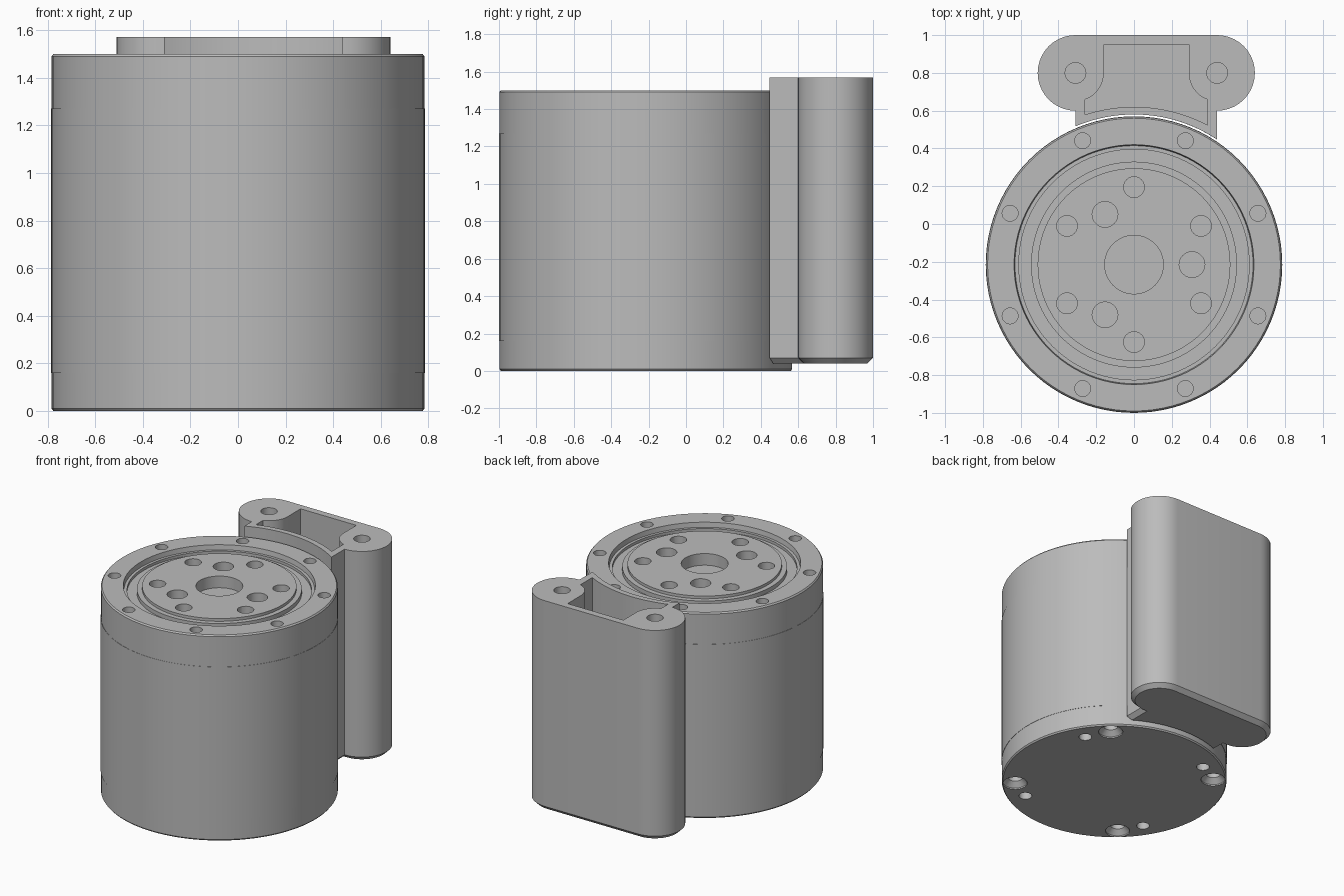
import bpy, bmesh
from math import sin, cos, pi, radians, sqrt

cube = bpy.data.objects.get("Cube")
if cube:
    bpy.data.objects.remove(cube, do_unlink=True)

grey = bpy.data.materials.new("satin grey")
grey.use_nodes = True
colour = (0.5, 0.5, 0.5, 1)
grey.diffuse_color = colour
grey.node_tree.nodes["Principled BSDF"].inputs["Base Color"].default_value = colour

CY = -0.215      # motor axis, y
MID = 0.065      # bracket middle, x
HALF = 0.375     # bracket screw offset from its middle
BOLT_Y = 0.8


def make_object(name, bm):
    bmesh.ops.recalc_face_normals(bm, faces=bm.faces)
    mesh = bpy.data.meshes.new(name)
    bm.to_mesh(mesh)
    bm.free()
    mesh.materials.append(grey)
    obj = bpy.data.objects.new(name, mesh)
    bpy.context.collection.objects.link(obj)
    return obj


def loft(bm, rings):
    """Closed solid through a stack of rings with equal point counts."""
    loops = [[bm.verts.new(p) for p in ring] for ring in rings]
    n = len(loops[0])
    for a, b in zip(loops, loops[1:]):
        for i in range(n):
            j = (i + 1) % n
            bm.faces.new((a[i], a[j], b[j], b[i]))
    bm.faces.new(loops[0][::-1])
    bm.faces.new(loops[-1])


def lathe(bm, profile, x=0, y=CY, sides=96):
    loft(bm, [[(x + r * cos(2 * pi * i / sides), y + r * sin(2 * pi * i / sides), z)
               for i in range(sides)] for r, z in profile])


def cut(obj, cutter_bm):
    cutter = make_object(obj.name + "_cutter", cutter_bm)
    cutter.hide_render = True
    mod = obj.modifiers.new("cut", 'BOOLEAN')
    mod.operation, mod.solver, mod.object = 'DIFFERENCE', 'EXACT', cutter
    bpy.context.view_layer.objects.active = obj
    bpy.ops.object.modifier_apply(modifier=mod.name)
    bpy.data.objects.remove(cutter, do_unlink=True)


def holes_on_circle(bm, count, radius, start, profile):
    for k in range(count):
        a = radians(start) + 2 * pi * k / count
        lathe(bm, profile, radius * cos(a), CY + radius * sin(a), 24)


def arc(cx, cy, r, a0, a1, n=20):
    return [(cx + r * cos(radians(a0 + (a1 - a0) * i / n)),
             cy + r * sin(radians(a0 + (a1 - a0) * i / n))) for i in range(n + 1)]


def motor_arc(r, x0, x1, n=24):
    """Points along a circle around the motor axis between two x values."""
    xs = [x0 + (x1 - x0) * i / n for i in range(n + 1)]
    return [(x, CY + sqrt(r * r - x * x)) for x in xs]


# Motor housing: bottom cap, sleeve and top cap with its stepped face
bm = bmesh.new()
lathe(bm, [(0.775, 0), (0.783, 0.01), (0.783, 0.16)])
base_cap = make_object("base_cap", bm)

bm = bmesh.new()
lathe(bm, [(0.785, 0.16), (0.785, 1.27)])
make_object("sleeve", bm)

bm = bmesh.new()
lathe(bm, [(0.783, 1.27), (0.783, 1.49), (0.775, 1.5), (0.635, 1.5), (0.63, 1.465),
           (0.61, 1.465), (0.61, 1.445), (0.545, 1.445), (0.545, 1.475),
           (0.51, 1.475), (0.51, 1.495), (0.155, 1.495), (0.155, 1.41)])
top_cap = make_object("top_cap", bm)

# Threaded holes in the rim and in the output disc
bm = bmesh.new()
holes_on_circle(bm, 8, 0.71, 22.5, [(0.042, 1.42), (0.042, 1.6)])
holes_on_circle(bm, 6, 0.41, 30, [(0.055, 1.42), (0.055, 1.6)])
holes_on_circle(bm, 3, 0.307, 0, [(0.068, 1.42), (0.068, 1.6)])
cut(top_cap, bm)

# Countersunk and plain holes in the underside
bm = bmesh.new()
holes_on_circle(bm, 4, 0.69, 48, [(0.085, -0.05), (0.085, 0.01), (0.05, 0.045), (0.05, 0.11)])
holes_on_circle(bm, 4, 0.65, 32, [(0.045, -0.05), (0.045, 0.11)])
cut(base_cap, bm)


# Cable bracket: rounded bar with a neck hugging the motor
def bracket_outline(inset):
    left, right = MID - HALF, MID + HALF
    r = 0.2 - inset
    return (arc(right, BOLT_Y, r, -90, 90) + arc(left, BOLT_Y, r, 90, 270)
            + [(left + inset, BOLT_Y - r)]
            + motor_arc(0.795, left + inset, right - inset)
            + [(right - inset, BOLT_Y - r)])


def at_height(points, z):
    return [(x, y, z) for x, y in points]


bm = bmesh.new()
loft(bm, [at_height(bracket_outline(0.03), 0.04),
          at_height(bracket_outline(0), 0.07),
          at_height(bracket_outline(0), 1.57)])
bmesh.ops.remove_doubles(bm, verts=bm.verts, dist=0.0001)
bracket = make_object("cable_bracket", bm)

# Cable channel that curves around the two screw bosses, and the screw holes
bm = bmesh.new()
channel = (motor_arc(0.835, MID - 0.325, MID + 0.325)
           + arc(MID + HALF, BOLT_Y, 0.15, 250.5, 180, 12)
           + [(MID + 0.225, 0.95), (MID - 0.225, 0.95)]
           + arc(MID - HALF, BOLT_Y, 0.15, 0, -70.5, 12))
loft(bm, [at_height(channel, 0.12), at_height(channel, 1.7)])
for side in (-1, 1):
    lathe(bm, [(0.055, 1.4), (0.055, 1.7)], MID + side * HALF, BOLT_Y, 24)
cut(bracket, bm)

# Smooth round walls, keep edges crisp
bpy.ops.object.select_all(action='DESELECT')
for name in ("base_cap", "sleeve", "top_cap", "cable_bracket"):
    obj = bpy.data.objects[name]
    obj.select_set(True)
    bpy.context.view_layer.objects.active = obj
bpy.ops.object.shade_smooth_by_angle(angle=radians(25))
